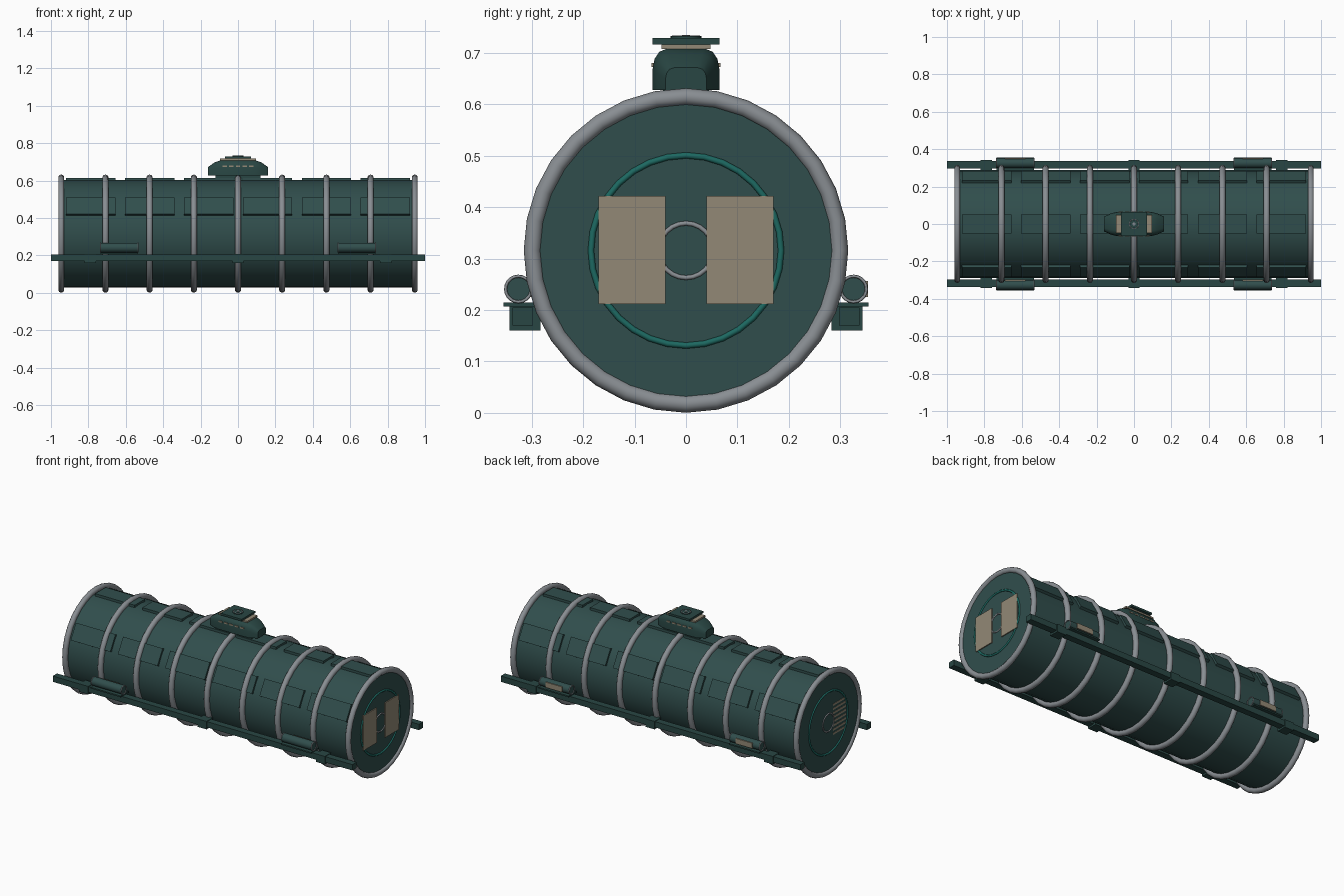
import bpy, bmesh, math
from mathutils import Matrix

if "Cube" in bpy.data.objects:
    bpy.data.objects.remove(bpy.data.objects["Cube"])

CZ = 0.316  # hull axis height


def mat(name, rgb):
    m = bpy.data.materials.new(name)
    m.diffuse_color = (*rgb, 1)
    m.use_nodes = True
    m.node_tree.nodes["Principled BSDF"].inputs["Base Color"].default_value = m.diffuse_color
    return m


HULL = mat("dark teal", (0.030, 0.076, 0.073))
DARK = mat("deep teal", (0.022, 0.062, 0.057))
STEEL = mat("grey steel", (0.25, 0.27, 0.29))
TAN = mat("tan", (0.29, 0.25, 0.18))
GREEN = mat("bright teal", (0.012, 0.14, 0.12))


def finish(name, bm, m, smooth=False):
    bmesh.ops.recalc_face_normals(bm, faces=bm.faces)
    me = bpy.data.meshes.new(name)
    bm.to_mesh(me)
    bm.free()
    me.materials.append(m)
    ob = bpy.data.objects.new(name, me)
    bpy.context.collection.objects.link(ob)
    if smooth:
        bpy.ops.object.select_all(action='DESELECT')
        ob.select_set(True)
        bpy.context.view_layer.objects.active = ob
        bpy.ops.object.shade_smooth_by_angle(angle=math.radians(35))
    return ob


def box(name, x, y, z, m):
    """Box from (min, max) pairs."""
    bm = bmesh.new()
    lo, hi = zip(x, y, z)
    c = [(a + b) / 2 for a, b in zip(lo, hi)]
    s = [b - a for a, b in zip(lo, hi)]
    bmesh.ops.create_cube(bm, size=1, matrix=Matrix.Translation(c) @ Matrix.Diagonal((*s, 1)))
    return finish(name, bm, m)


def cyl(name, c, r, length, m, axis='X', sides=32):
    bm = bmesh.new()
    rot = Matrix.Rotation(math.pi / 2, 4, 'Y') if axis == 'X' else Matrix()
    bmesh.ops.create_cone(bm, cap_ends=True, segments=sides, radius1=r, radius2=r,
                          depth=length, matrix=Matrix.Translation(c) @ rot)
    return finish(name, bm, m, True)


def ring(name, c, R, r, m, axis='X', n=32, k=10):
    rot = (math.pi / 2 * (axis == 'X'))
    bpy.ops.mesh.primitive_torus_add(location=c, rotation=(0, rot, 0), major_radius=R,
                                     minor_radius=r, major_segments=n, minor_segments=k)
    ob = bpy.context.object
    ob.name = name
    ob.data.materials.append(m)
    bpy.ops.object.shade_smooth()


# hull and hoops
cyl("hull", (0, 0, CZ), 0.288, 1.9, HULL)
for i in range(9):
    ring(f"hoop_{i}", (-0.945 + i * 0.23625, 0, CZ), 0.299, 0.0167, STEEL)

# raised hull panels: three rows of six
for row, ang in enumerate((-60, 0, 60)):
    for i in range(6):
        x = -0.787 + i * 0.315
        ob = box(f"hull_panel_{row}_{i}", (x - 0.132, x + 0.132), (-0.05, 0.05), (0.27, 0.298), HULL)
        ob.data.transform(Matrix.Translation((0, 0, CZ)) @ Matrix.Rotation(math.radians(ang), 4, 'X'))

# end caps: rings on both ends, tan plates
for s, side in ((1, "right"), (-1, "left")):
    ring(f"{side}_cap_ring", (s * 0.95, 0, CZ), 0.185, 0.006, GREEN)
    ring(f"{side}_hatch_ring", (s * 0.95, 0, CZ), 0.053, 0.0045, STEEL, n=24)
for s in (-1, 1):
    box("right_cap_plate", (0.948, 0.956), sorted((s * 0.04, s * 0.17)), (0.212, 0.422), TAN)
# left grille of narrow slats
for i in range(8):
    z = 0.225 + i * 0.025
    box(f"left_grille_slat_{i}", (-0.9515, -0.948), (-0.165, -0.045), (z, z + 0.012), TAN)

# side rails, brackets and tanks
for s in (-1, 1):
    def ys(a, b):
        return sorted((s * a, s * b))
    box("rail", (-1, 1), ys(0.298, 0.338), (0.17, 0.205), DARK)
    for x in (-0.79, 0, 0.79):
        box("rail_bracket", (x - 0.03, x + 0.03), ys(0.283, 0.343), (0.16, 0.208), DARK)
    for x in (-0.635, 0.635):
        cy = s * 0.326
        box("tank_base", (x - 0.1, x + 0.1), ys(0.28, 0.355), (0.207, 0.215), DARK)
        cyl("tank", (x, cy, 0.241), 0.026, 0.2, HULL, sides=16)
        for e in (-1, 1):
            ring("tank_ring", (x + e * 0.1, cy, 0.241), 0.025, 0.003, STEEL, n=20, k=6)
        box("tank_plate", (x - 0.055, x + 0.055), (cy + 0.022, cy + 0.028), (0.225, 0.257), TAN)

# turret: rounded sections lofted along x
bm = bmesh.new()
sections = [(-0.16, 0.040, 0.672), (-0.125, 0.056, 0.697), (-0.09, 0.065, 0.709),
            (0.09, 0.065, 0.709), (0.125, 0.056, 0.697), (0.16, 0.040, 0.672)]
shape = [(-1, 0), (-1, 0.5), (-0.94, 0.75), (-0.8, 0.92), (-0.55, 1),
         (0.55, 1), (0.8, 0.92), (0.94, 0.75), (1, 0.5), (1, 0)]
zb = 0.628
loops = [[bm.verts.new((x, w * a, zb + (top - zb) * b)) for a, b in shape] for x, w, top in sections]
for p, q in zip(loops, loops[1:]):
    for i in range(len(shape)):
        j = (i + 1) % len(shape)
        bm.faces.new((p[i], p[j], q[j], q[i]))
bm.faces.new(loops[0])
bm.faces.new(loops[-1])
finish("turret", bm, DARK, True)
box("turret_foot", (-0.12, 0.12), (-0.045, 0.045), (0.59, 0.632), DARK)

# turret side slits
for s in (-1, 1):
    for i in range(5):
        x = -0.072 + i * 0.036
        box("turret_slit", (x - 0.012, x + 0.012), sorted((s * 0.06, s * 0.067)), (0.673, 0.681), TAN)

# turret lid stack
box("lid_strip", (-0.095, 0.095), (-0.048, 0.048), (0.708, 0.717), TAN)
box("lid", (-0.07, 0.07), (-0.065, 0.065), (0.717, 0.729), DARK)
cyl("lid_disc", (0, 0, 0.730), 0.03, 0.007, DARK, 'Z', 24)
ring("lid_ring", (0, 0, 0.732), 0.025, 0.003, STEEL, 'Z', 24, 6)
cyl("lid_knob", (0, 0, 0.732), 0.008, 0.006, STEEL, 'Z', 12)
